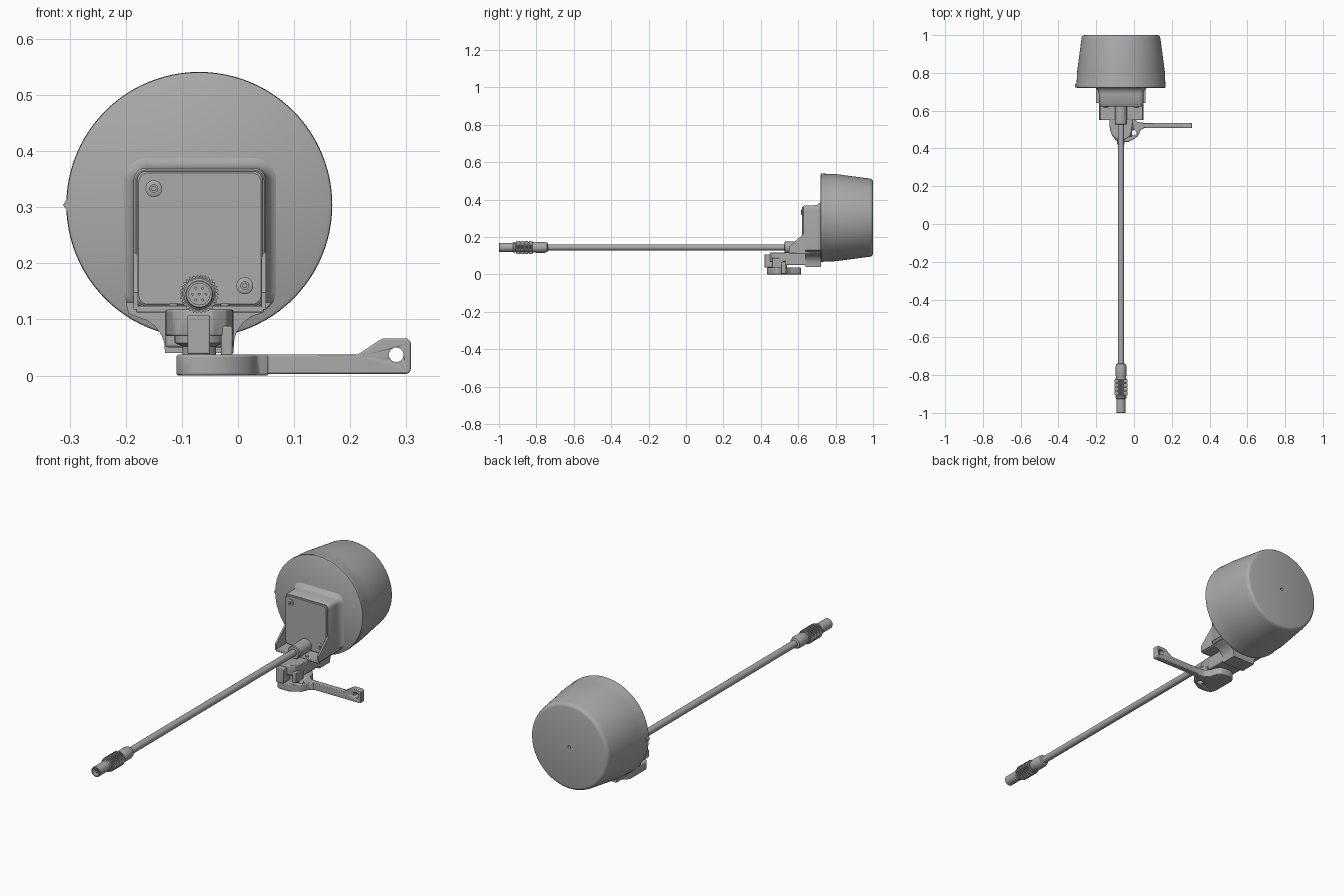
import bpy, bmesh
from math import sin, cos, pi, radians

cube = bpy.data.objects.get("Cube")
if cube:
    bpy.data.objects.remove(cube, do_unlink=True)

grey = bpy.data.materials.new("plain grey")
grey.use_nodes = True
grey.diffuse_color = (0.4, 0.4, 0.4, 1)
grey.node_tree.nodes["Principled BSDF"].inputs["Base Color"].default_value = grey.diffuse_color

CX, DRUM_Z, CABLE_Z = -0.069, 0.304, 0.145
PLACE = {"x": lambda u, v, w: (w, u, v),
         "y": lambda u, v, w: (u, w, v),
         "z": lambda u, v, w: (u, v, w)}


def loft(name, axis, rings, bevel=0.0, angle=35):
    """Skin a list of (outline, offset along axis) rings and cap both ends."""
    bm = bmesh.new()
    loops = [[bm.verts.new(PLACE[axis](u, v, w)) for u, v in pts] for pts, w in rings]
    for a, b in zip(loops, loops[1:]):
        for i in range(len(a)):
            j = (i + 1) % len(a)
            bm.faces.new((a[i], a[j], b[j], b[i]))
    bm.faces.new(loops[0])
    bm.faces.new(loops[-1])
    bmesh.ops.recalc_face_normals(bm, faces=bm.faces)
    mesh = bpy.data.meshes.new(name)
    bm.to_mesh(mesh)
    bm.free()
    mesh.materials.append(grey)
    ob = bpy.data.objects.new(name, mesh)
    bpy.context.collection.objects.link(ob)
    bpy.ops.object.select_all(action="DESELECT")
    bpy.context.view_layer.objects.active = ob
    ob.select_set(True)
    bpy.ops.object.shade_smooth_by_angle(angle=radians(angle))
    if bevel:
        mod = ob.modifiers.new("soft edges", "BEVEL")
        mod.width, mod.segments, mod.limit_method = bevel, 2, "ANGLE"
    return ob


def prism(name, axis, pts, a, b, bevel=0.0):
    return loft(name, axis, [(pts, a), (pts, b)], bevel)


def box(name, x0, x1, y0, y1, z0, z1, bevel=0.003):
    return prism(name, "z", [(x0, y0), (x1, y0), (x1, y1), (x0, y1)], z0, z1, bevel)


def circle(u, v, r, n=32):
    return [(u + r * cos(2 * pi * i / n), v + r * sin(2 * pi * i / n)) for i in range(n)]


def lathe(name, u, v, profile, axis="y", n=32):
    return loft(name, axis, [(circle(u, v, r, n), w) for r, w in profile])


def round_rect(x0, x1, z0, z1, r, n=6):
    pts = []
    corners = [(x1 - r, z1 - r), (x0 + r, z1 - r), (x0 + r, z0 + r), (x1 - r, z0 + r)]
    for k, (cx, cz) in enumerate(corners):
        for i in range(n + 1):
            t = pi / 2 * (k + i / n)
            pts.append((cx + r * cos(t), cz + r * sin(t)))
    return pts


def drill(ob, axis, u, v, r, a, b):
    cutter = prism("hole_cutter", axis, circle(u, v, r, 24), a, b)
    cutter.hide_render = True
    cutter.hide_set(True)
    mod = ob.modifiers.new("hole", "BOOLEAN")
    mod.operation, mod.object, mod.solver = "DIFFERENCE", cutter, "EXACT"
    bpy.context.view_layer.objects.active = ob
    for m in list(ob.modifiers):
        bpy.ops.object.modifier_apply(modifier=m.name)
    bpy.data.objects.remove(cutter, do_unlink=True)


# Tapered drum with a rim lip and a small dimple in the rear face
lathe("drum", CX, DRUM_Z, [
    (0.231, 0.72), (0.236, 0.723), (0.237, 0.732), (0.235, 0.738), (0.233, 0.8),
    (0.209, 0.982), (0.206, 0.992), (0.2, 0.998), (0.193, 1.0),
    (0.007, 1.0), (0.006, 0.985)], n=96)
prism("rim_marker", "y", [(-0.302, 0.29), (-0.312, 0.304), (-0.302, 0.318)], 0.722, 0.742)

# Housing that blends into the drum face
HX0, HX1, HZ0, HZ1 = -0.186, 0.05, 0.118, 0.37
blend = [(0.022, 0.722), (0.014, 0.718), (0.007, 0.71), (0.002, 0.7), (0, 0.688),
         (0, 0.634), (-0.004, 0.629)]
loft("housing", "y", [
    (round_rect(HX0 - o, HX1 + o, HZ0 - min(o, 0.006), HZ1 + o, 0.022 + o), y)
    for o, y in blend], angle=50)
cover = [(0.006, 0.63), (0.006, 0.624), (0.009, 0.621)]
loft("cover_plate", "y", [
    (round_rect(HX0 + o, HX1 - o, HZ0 + o, HZ1 - o, 0.016), y) for o, y in cover])

# Cover screws with hexagonal sockets
for i, (sx, sz) in enumerate([(-0.15, 0.333), (0.012, 0.16)]):
    lathe(f"cover_screw_{i + 1}", sx, sz, [
        (0.015, 0.622), (0.015, 0.618), (0.012, 0.616), (0.007, 0.616), (0.007, 0.62)])
    prism(f"screw_socket_{i + 1}", "y", circle(sx, sz, 0.005, 6), 0.615, 0.621)

# Side gussets and the shelf between them
gusset = [(0.72, 0.118), (0.55, 0.118), (0.55, 0.148), (0.632, 0.22), (0.72, 0.26)]
for side, x in (("right", HX0), ("left", HX1 - 0.008)):
    prism(f"{side}_gusset", "x", gusset, x, x + 0.008)
box("shelf", HX0 + 0.004, HX1 - 0.004, 0.55, 0.715, 0.112, 0.124)
for x in (-0.115, -0.023):
    lathe("shelf_screw", x, 0.565, [(0.008, 0.12), (0.008, 0.128)], "z", 16)

# Flared bracket carrying the drum
flare = [(-0.2, 0.13), (-0.195, 0.11)]
flare += [(-0.19 + 0.06 * sin(t), 0.045 + 0.06 * cos(t)) for t in (0.2, 0.5, 0.8, 1.1, 1.35)]
flare += [(-0.13, 0.04), (-0.008, 0.04)]
flare += [(0.052 - 0.06 * sin(t), 0.052 + 0.06 * cos(t)) for t in (1.35, 1.1, 0.8, 0.5, 0.2)]
flare += [(0.06, 0.13)]
prism("flared_bracket", "y", flare, 0.64, 0.722)
box("bracket_neck", -0.13, -0.008, 0.53, 0.72, 0.05, 0.118, 0.005)

# Hinge clamp below the cable
clamp = [(-0.13, 0.56), (-0.128, 0.5), (-0.115, 0.465), (-0.09, 0.448), (-0.045, 0.448),
         (-0.02, 0.465), (-0.01, 0.5), (-0.008, 0.56)]
prism("clamp_top", "z", clamp, 0.07, 0.118, 0.004)
box("clamp_post", -0.09, -0.05, 0.42, 0.47, 0.038, 0.108)
box("clamp_stop", -0.03, -0.01, 0.46, 0.52, 0.035, 0.088)
lathe("pivot", CX, 0.51, [(0.03, 0.03), (0.03, 0.052), (0.044, 0.058), (0.044, 0.075)], "z")

# Lever foot curving into a long arm with a raised, drilled tip
foot = [(-0.11, 0.465), (-0.1, 0.445), (-0.08, 0.434), (-0.03, 0.434), (-0.005, 0.448),
        (0.018, 0.462), (0.028, 0.48), (0.035, 0.498), (0.055, 0.508), (0.055, 0.535),
        (0.02, 0.54), (0, 0.56), (-0.008, 0.59), (-0.025, 0.61), (-0.045, 0.615),
        (-0.08, 0.615), (-0.1, 0.605), (-0.11, 0.585)]
lever = prism("lever_foot", "z", foot, 0, 0.037, 0.004)
drill(lever, "z", 0.0, 0.483, 0.014, -0.1, 0.1)
arm_side = [(0.04, 0.003), (0.303, 0.003), (0.308, 0.009), (0.308, 0.06), (0.302, 0.066),
            (0.257, 0.066), (0.213, 0.037), (0.04, 0.037)]
arm = prism("lever_arm", "y", arm_side, 0.508, 0.535, 0.003)
drill(arm, "y", 0.282, 0.037, 0.013, 0.4, 0.6)

# Cable with its entry collar
lathe("cable_collar", CX, CABLE_Z, [
    (0.032, 0.63), (0.032, 0.53), (0.029, 0.526), (0.016, 0.526)])
lathe("cable", CX, CABLE_Z, [(0.0165, 0.54), (0.0165, -0.76)], n=24)

# Plug: tapered rear body, knurled grip and hollow tip with pins
lathe("plug_body", CX, CABLE_Z, [
    (0.018, -0.738), (0.025, -0.742), (0.029, -0.755), (0.029, -0.8), (0.025, -0.815),
    (0.025, -0.91), (0.028, -0.914), (0.028, -0.922), (0.0245, -0.926), (0.0245, -0.998),
    (0.023, -1.0), (0.019, -1.0), (0.019, -0.96)])
teeth = 30
knurl = []
for i in range(teeth * 2):
    r, t = (0.035, 0.031)[i % 2], pi * i / teeth
    knurl.append((CX + r * cos(t), CABLE_Z + r * sin(t)))
for k in range(4):
    y = -0.906 + k * 0.022
    prism(f"grip_band_{k + 1}", "y", knurl, y, y + 0.018)
lathe("grip_core", CX, CABLE_Z, [(0.03, -0.91), (0.03, -0.815)])
pins = [(CX, CABLE_Z)] + circle(CX, CABLE_Z, 0.012, 6)
for i, (px, pz) in enumerate(pins):
    lathe(f"contact_pin_{i + 1}", px, pz, [(0.0025, -0.955), (0.0025, -0.985)], n=10)
